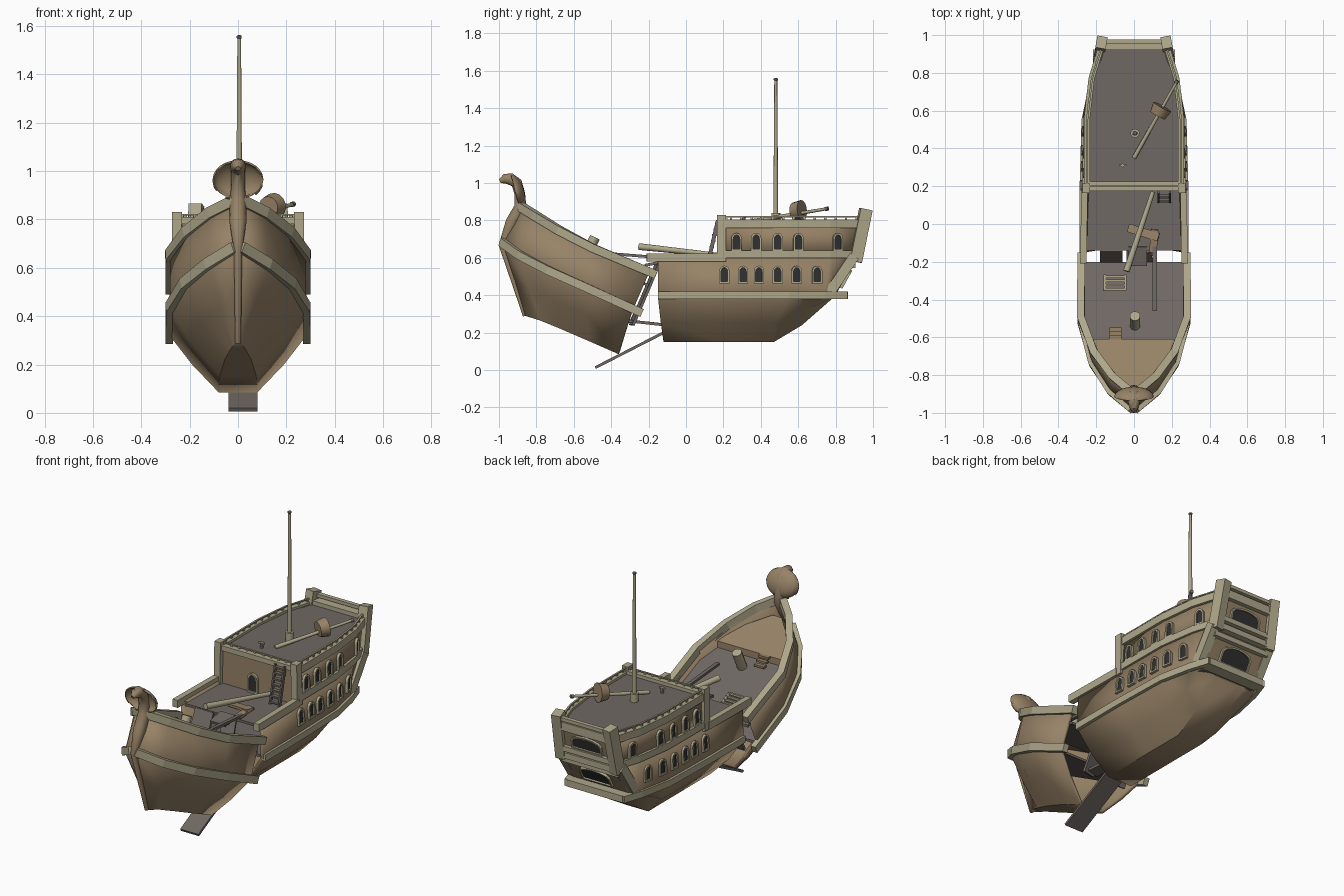
import bpy, bmesh, math
from mathutils import Vector as V

if "Cube" in bpy.data.objects:
    bpy.data.objects.remove(bpy.data.objects["Cube"])


def mat(name, c):
    m = bpy.data.materials.new(name)
    m.diffuse_color = (*c, 1)
    m.use_nodes = True
    m.node_tree.nodes["Principled BSDF"].inputs["Base Color"].default_value = m.diffuse_color
    return m


HULL = mat("hull_wood", (0.31, 0.225, 0.135))
TRIM = mat("pale_trim", (0.43, 0.39, 0.26))
DECK = mat("grey_deck", (0.16, 0.138, 0.125))
DARK = mat("dark_opening", (0.03, 0.03, 0.032))


def obj(name, pts, faces, m, mirror=False, thick=0, smooth=False, recalc=True):
    me = bpy.data.meshes.new(name)
    me.from_pydata([tuple(p) for p in pts], [], faces)
    if recalc:
        bm = bmesh.new()
        bm.from_mesh(me)
        bmesh.ops.recalc_face_normals(bm, faces=bm.faces)
        bm.to_mesh(me)
        bm.free()
    if smooth:
        me.shade_smooth()
        me.set_sharp_from_angle(angle=math.radians(38))
    me.materials.append(m)
    o = bpy.data.objects.new(name, me)
    bpy.context.collection.objects.link(o)
    if mirror:
        o.modifiers.new("mirror", 'MIRROR')
    if thick:
        s = o.modifiers.new("shell", 'SOLIDIFY')
        s.thickness, s.offset = thick, -1
    return o


def loft(name, rows, m, both=True, flip=False, thick=0.02):
    """Skin between rows (top to keel); both=True joins the mirrored side at the keel."""
    secs = [list(s) for s in zip(*rows)]
    if flip:
        secs.reverse()
    if both:
        secs = [s + [(-x, y, z) for x, y, z in reversed(s)] for s in secs]
    n = len(secs[0])
    f = [(i*n+j, i*n+j+1, (i+1)*n+j+1, (i+1)*n+j) for i in range(len(secs)-1) for j in range(n-1)]
    return obj(name, [p for s in secs for p in s], f, m, not both, thick, True, False)


def bar(name, pts, w, h, m, mirror=False):
    """Rectangular section swept along a polyline."""
    pts = [V(p) for p in pts]
    vs, n = [], len(pts)
    for i, p in enumerate(pts):
        t = (pts[min(i+1, n-1)] - pts[max(i-1, 0)]).normalized()
        s = t.cross(V((0, 0, 1)))
        s = s.normalized() if s.length > 0.05 else V((1, 0, 0))
        u = s.cross(t)
        vs += [p + s*a*w/2 + u*b*h/2 for a, b in ((-1, -1), (1, -1), (1, 1), (-1, 1))]
    f = [(i*4+k, i*4+(k+1) % 4, i*4+4+(k+1) % 4, i*4+4+k) for i in range(n-1) for k in range(4)]
    return obj(name, vs, f + [(0, 1, 2, 3), tuple(range(4*n-4, 4*n))], m, mirror)


def slab(name, edge, m, t=0.015):
    """Deck: right-hand edge points mirrored and given thickness."""
    top = [V(p) for p in edge] + [V((-p[0], p[1], p[2])) for p in reversed(edge)]
    n = len(top)
    f = [tuple(range(n)), tuple(range(n, 2*n))] + [(i, (i+1) % n, n+(i+1) % n, n+i) for i in range(n)]
    return obj(name, top + [p - V((0, 0, t)) for p in top], f, m)


def tube(name, pts, m, sides=10):
    """Round tube; each point is x, y, z, radius."""
    vs, n = [], len(pts)
    for i, q in enumerate(pts):
        a, b = V(pts[max(i-1, 0)][:3]), V(pts[min(i+1, n-1)][:3])
        t = (b - a).normalized()
        s = t.cross(V((1, 0, 0))).normalized()
        u = t.cross(s)
        vs += [V(q[:3]) + q[3]*(s*math.cos(k*math.tau/sides) + u*math.sin(k*math.tau/sides)) for k in range(sides)]
    f = [(i*sides+k, i*sides+(k+1) % sides, (i+1)*sides+(k+1) % sides, (i+1)*sides+k)
         for i in range(n-1) for k in range(sides)]
    return obj(name, vs, f + [tuple(range(sides)), tuple(range((n-1)*sides, n*sides))], m, smooth=True)


def window(name, c, u, v, w, h, rise, mirror):
    """Arched frame around a recessed dark pane."""
    c, u, v = V(c), V(u).normalized(), V(v).normalized()
    d = u.cross(v)

    def arch(w, h, r, out):
        q = [(-w/2, -h/2), (w/2, -h/2)] + [(w/2*math.cos(a*math.pi/6), h/2-r+r*math.sin(a*math.pi/6)) for a in range(7)]
        return [c + u*a + v*b + d*out for a, b in q]
    loops = arch(w, h, rise, -0.02) + arch(w, h, rise, 0.014)
    b = 0.01
    loops += arch(w-2*b, h-2*b, rise-b/2, 0.014) + arch(w-2*b, h-2*b, rise-b/2, 0.005)
    f = [(k*9+i, k*9+(i+1) % 9, k*9+9+(i+1) % 9, k*9+9+i) for k in range(3) for i in range(9)]
    obj(name + "_frame", loops, f, TRIM, mirror)
    obj(name + "_pane", loops[27:], [tuple(range(9))], DARK, mirror, recalc=False)


# Stern half of the hull
keel = [(.08, -.12, .15), (.08, .2, .15), (.08, .47, .15), (.08, .62, .24), (.08, .78, .38)]
bilge = [(.185, -.135, .255), (.185, .2, .255), (.18, .48, .255), (.165, .64, .32), (.13, .79, .39)]
low = [(.275, -.15, .39), (.275, .2, .39), (.265, .55, .39), (.225, .74, .39), (.18, .8, .40)]
mid = [(.27, -.15, .6), (.26, .19, .6), (.257, .55, .6), (.225, .77, .6), (.18, .91, .6)]
top = [(.25, .19, .79), (.25, .55, .79), (.225, .77, .79), (.17, .95, .79)]
loft("stern_hull", [mid, low, bilge, keel], HULL)
loft("castle_side", [top, mid[1:]], HULL, both=False)
cap = [(.08, .78, .38), (.18, .8, .4), (.18, .91, .6), (.17, .95, .79)]
obj("transom", cap + [(-x, y, z) for x, y, z in cap], [(i, i+4, i+5, i+1) for i in range(3)], HULL)
obj("castle_bulkhead", [(.258, .19, .57), (-.258, .19, .57), (-.25, .19, .79), (.25, .19, .79)], [(0, 1, 2, 3)], HULL)
slab("main_deck", [(.265, -.14, .58), (.258, .2, .58)], DECK)
slab("stern_lower_deck", [(.265, -.13, .4), (.265, .2, .4), (.25, .5, .4), (.17, .79, .4)], DECK)
slab("quarter_deck", top, DECK)

# Bow half of the hull, pitched nose-up
b_top = [(.28, -.2, .515), (.28, -.5, .645), (.21, -.68, .74), (.11, -.81, .82), (.012, -.89, .87)]
b_low = [(.283, -.285, .32), (.282, -.52, .43), (.222, -.74, .53), (.125, -.89, .61), (.012, -.985, .68)]
b_bil = [(.19, -.325, .2), (.195, -.53, .295), (.145, -.71, .37), (.075, -.84, .43), (.012, -.92, .49)]
b_keel = [(.08, -.36, .085), (.075, -.52, .155), (.055, -.67, .22), (.03, -.78, .265), (.012, -.86, .29)]
loft("bow_hull", [b_top, b_low, b_bil, b_keel], HULL, flip=True)


def bz(y):
    return .46 - .43*(y + .2)


slab("bow_deck", [(.27, -.2, bz(-.2)), (.27, -.5, bz(-.5)), (.225, -.63, bz(-.63))], DECK)
slab("bow_lower_deck", [(.255, -.29, .325), (.25, -.5, .42), (.08, -.8, .55)], DECK)
slab("fore_deck", [(.23, -.61, .675), (.135, -.76, .74), (.03, -.86, .785)], HULL, .05)


# Rails and wales
def off(row, dx, dz):
    return [(x + dx, y, z + dz) for x, y, z in row]


bar("bow_top_rail", [(.28, -.16, .51)] + off(b_top[1:], 0, .008), .04, .045, TRIM, True)
bar("bow_wale", [(.284, -.235, .305)] + off(b_low[1:], .001, .005), .032, .045, TRIM, True)
bar("stern_wale", off(low[:4], 0, .01) + [(.185, .86, .4)], .026, .04, TRIM, True)
bar("waist_rail", [(.268, -.21, .602), (.262, .18, .602)], .034, .045, TRIM, True)
bar("castle_wale", off(mid[1:], .002, .02), .022, .04, TRIM, True)
bar("castle_top_wale", off(top, 0, -.008), .032, .045, TRIM, True)
bar("castle_front_beam", [(-.26, .2, .795), (.26, .2, .795)], .05, .03, TRIM)
bar("castle_front_post", [(.255, .19, .58), (.252, .19, .83)], .04, .05, TRIM, True)
bar("stern_post_low", [(.192, .765, .41), (.192, .9, .61)], .05, .055, TRIM, True)
bar("stern_post_high", [(.182, .905, .58), (.172, .962, .86)], .055, .065, TRIM, True)
for i, (y, z, w, h) in enumerate([(.83, .4, .07, .04), (.905, .6, .06, .035), (.93, .645, .03, .03),
                                  (.885, .56, .04, .03), (.945, .79, .05, .05), (.965, .835, .025, .02)]):
    bar(f"transom_beam_{i}", [(-.185, y, z), (.185, y, z)], w, h, TRIM)

# Quarter deck railing
bar("deck_handrail", off(top, -.002, .03), .01, .006, TRIM, True)
bar("front_handrail", [(-.25, .2, .82), (.25, .2, .82)], .01, .006, TRIM)


def at(row, y):
    for a, b in zip(row, row[1:]):
        if y <= b[1]:
            return a[0] + (b[0] - a[0])*(y - a[1])/(b[1] - a[1])
    return row[-1][0]


for i in range(13):
    y = .24 + i*.056
    x = at(top, y)
    bar(f"baluster_{i}", [(x, y, .79), (x, y, .82)], .01, .012, TRIM, True)
for i in range(5):
    x = .03 + i*.05
    bar(f"front_baluster_{i}", [(x, .2, .8), (x, .2, .82)], .01, .01, TRIM, True)

# Side windows and stern windows
for tag, ys, z, a, b, za, zb in (("upper", (.27, .375, .49, .6, .81), .685, mid, top, .6, .79),
                                 ("lower", (.205, .305, .39, .49, .59, .7), .51, low, mid, .39, .6)):
    for i, y in enumerate(ys):
        def px(y, z):
            k = (z - za)/(zb - za)
            return V((at(a, y)*(1-k) + at(b, y)*k, y, z))
        p = px(y, z)
        window(f"{tag}_window_{i}", p, px(y+.02, z) - px(y-.02, z), px(y, z+.03) - px(y, z-.03), .055, .095, .028, True)
window("stern_upper_window", (0, .931, .705), (-1, 0, 0), (0, .04, .19), .2, .09, .035, False)
window("stern_lower_window", (0, .85, .49), (-1, 0, 0), (0, .11, .2), .2, .11, .04, False)
window("cabin_door", (-.03, .188, .637), (1, 0, 0), (0, 0, 1), .065, .115, .032, False)

# Stem post with curled, hooded figurehead
tube("stem_and_neck", [(0, -.86, .29, .012), (0, -.985, .67, .017), (0, -.93, .79, .035), (0, -.885, .87, .034),
     (0, -.888, .94, .028), (0, -.905, 1.0, .03), (0, -.94, 1.022, .032), (0, -.97, 1.022, .026), (0, -.995, 1.01, .01)], HULL, 12)
bm = bmesh.new()
bmesh.ops.create_uvsphere(bm, u_segments=20, v_segments=12, radius=1)
bmesh.ops.bisect_plane(bm, geom=bm.verts[:] + bm.edges[:] + bm.faces[:], plane_co=(0, 0, 0), plane_no=(0, -1, 0), clear_outer=True)
bm.verts.index_update()
hood = [V((v.co.x*.105, -.915 + v.co.y*.05 - .02*v.co.z, .965 + v.co.z*.08)) for v in bm.verts]
obj("figurehead_hood", hood, [[v.index for v in f.verts] for f in bm.faces], HULL, thick=.008, smooth=True)
bm.free()

# Standing mast, fallen spars, crow's nest and mast stump
tube("mast", [(.005, .48, .78, .024), (.005, .48, .84, .024), (.005, .48, .841, .013), (.005, .48, 1.55, .008)], TRIM)
tube("mast_cap", [(.005, .48, 1.545, .006), (.005, .48, 1.55, .011), (.005, .48, 1.558, .011), (.005, .48, 1.562, .005)], DECK)
tube("fallen_topmast", [(0, .35, .795, .012), (.225, .75, .862, .008)], TRIM)
tube("topmast_tip", [(.222, .745, .861, .011), (.23, .76, .864, .011)], DECK)
tube("crows_nest", [(.125, .575, .85, .045), (.15, .62, .855, .055)], HULL, 14)
tube("fallen_mast", [(-.04, -.25, .66, .018), (.1, .17, .615, .012)], TRIM)
tube("fore_mast_stump", [(.005, -.54, .6, .028), (.005, -.487, .71, .028)], TRIM)
tube("capstan", [(-.06, .31, .785, .008), (-.06, .31, .825, .01)], TRIM, 8)
bar("helm_bar", [(-.08, .31, .82), (-.04, .31, .82)], .008, .01, TRIM)

# Ladder to the quarter deck, fore deck steps and hatch grating
for x in (.13, .19):
    bar("ladder_stile", [(x, .12, .58), (x, .17, .8)], .01, .02, DECK)
for i in range(7):
    k = (i + .5)/7
    bar(f"ladder_rung_{i}", [(.13, .12+.05*k, .58+.22*k), (.19, .12+.05*k, .58+.22*k)], .025, .01, DECK)
for i in range(3):
    y = -.6 + .02*i
    bar(f"fore_step_{i}", [(-.13, y, .67-.02*i), (-.065, y, .67-.02*i)], .025, .012, HULL)
for i in range(4):
    y = -.345 + .022*i
    bar(f"grating_slat_{i}", [(-.16, y, bz(y)+.012), (-.04, y, bz(y)+.012)], .012, .012, TRIM)
for x in (-.155, -.045):
    bar("grating_side", [(x, -.35, bz(-.35)+.008), (x, -.27, bz(-.27)+.008)], .012, .016, TRIM)

# Broken planks and wreckage across the gap: start, end, width, material
for i, (a, b, w, m) in enumerate([
        ((.02, -.485, .013), (.02, -.11, .205), .12, DECK),
        ((-.12, -.3, .25), (-.12, -.14, .575), .12, DECK), ((.08, -.29, .24), (.05, -.15, .57), .08, DECK),
        ((.05, -.3, .262), (.06, -.1, .24), .08, DECK), ((.11, -.46, .627), (.11, -.12, .6), .022, DECK),
        ((.02, -.22, .56), (.02, -.12, .58), .1, DECK), ((-.03, -.02, .59), (.13, -.07, .615), .045, HULL),
        ((.1, -.15, .595), (.11, -.03, .61), .04, HULL)]):
    bar(f"broken_plank_{i}", [a, b], w, .015, m)
